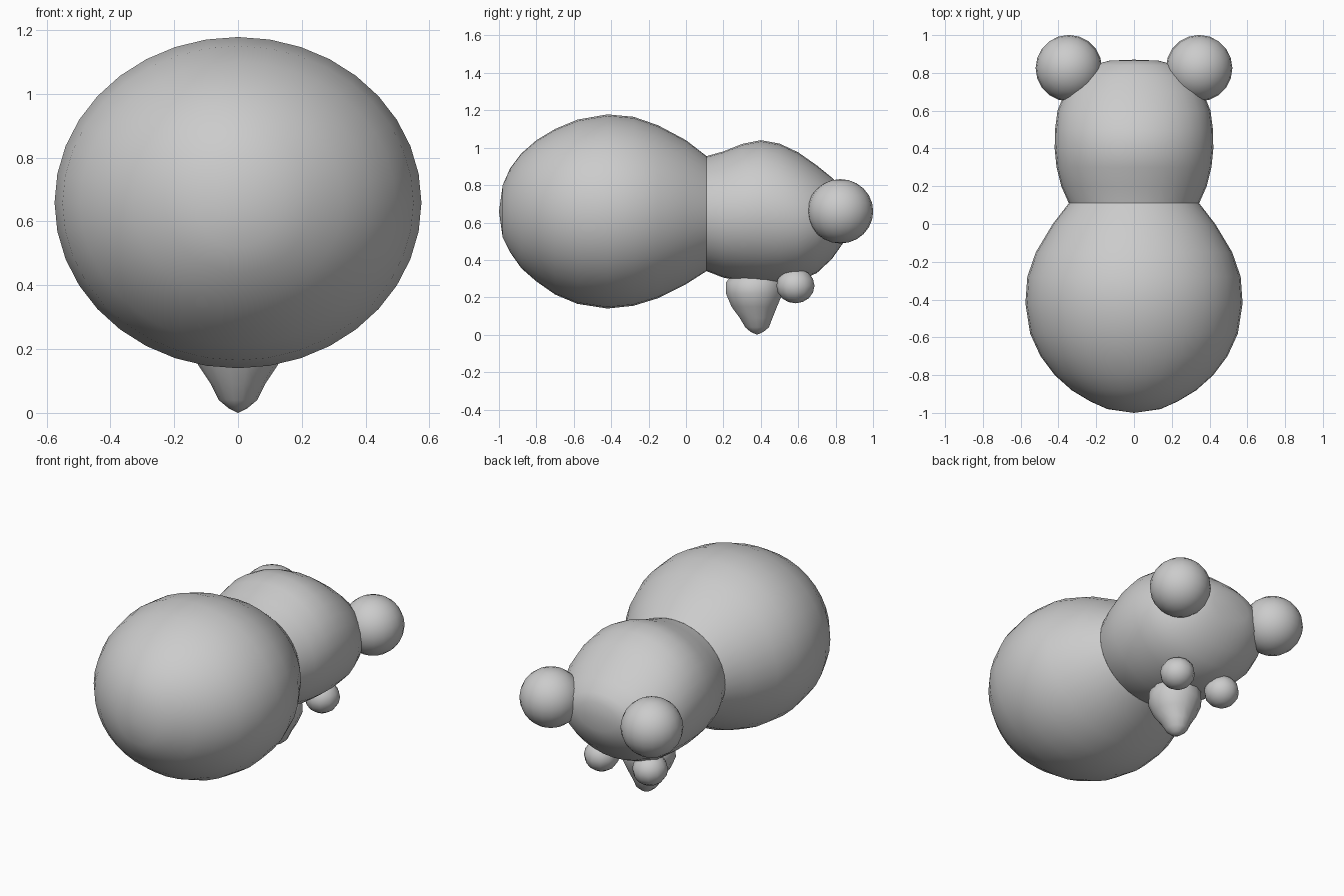
import bpy, bmesh, math

if "Cube" in bpy.data.objects:
    bpy.data.objects.remove(bpy.data.objects["Cube"])

grey = bpy.data.materials.new("plain grey")
grey.diffuse_color = (0.6, 0.6, 0.6, 1)
grey.use_nodes = True
grey.node_tree.nodes["Principled BSDF"].inputs["Base Color"].default_value = grey.diffuse_color


def finish(name, bm, angle=50):
    bmesh.ops.recalc_face_normals(bm, faces=bm.faces)
    mesh = bpy.data.meshes.new(name)
    bm.to_mesh(mesh)
    bm.free()
    mesh.materials.append(grey)
    ob = bpy.data.objects.new(name, mesh)
    bpy.context.collection.objects.link(ob)
    bpy.ops.object.select_all(action='DESELECT')
    ob.select_set(True)
    bpy.context.view_layer.objects.active = ob
    bpy.ops.object.shade_smooth_by_angle(angle=math.radians(angle))
    return ob


def loft(name, sections, n=32, tip_first=None, tip_last=None):
    """Skin ellipses given as (y, half width, bottom z, top z)."""
    bm = bmesh.new()
    rings = []
    for y, rx, lo, hi in sections:
        zc, rz = (lo + hi) / 2, (hi - lo) / 2
        rings.append([bm.verts.new((rx * math.cos(2 * math.pi * i / n), y,
                                    zc + rz * math.sin(2 * math.pi * i / n)))
                      for i in range(n)])
    for a, b in zip(rings, rings[1:]):
        for i in range(n):
            j = (i + 1) % n
            bm.faces.new((a[i], a[j], b[j], b[i]))
    for tip, ring in ((tip_first, rings[0]), (tip_last, rings[-1])):
        if tip:
            v = bm.verts.new(tip)
            for i in range(n):
                bm.faces.new((ring[i], ring[(i + 1) % n], v))
    return finish(name, bm)


def ball(name, centre, radii, u=16, v=10):
    bm = bmesh.new()
    bmesh.ops.create_uvsphere(bm, u_segments=u, v_segments=v, radius=1)
    bmesh.ops.scale(bm, vec=radii, verts=bm.verts)
    bmesh.ops.translate(bm, vec=centre, verts=bm.verts)
    return finish(name, bm)


# Large round body, open where it meets the neck
loft("body", [(-0.98, 0.14, 0.52, 0.80), (-0.94, 0.23, 0.44, 0.89),
              (-0.88, 0.33, 0.355, 0.97), (-0.80, 0.42, 0.285, 1.04),
              (-0.70, 0.495, 0.215, 1.10), (-0.58, 0.55, 0.165, 1.15),
              (-0.42, 0.575, 0.14, 1.178), (-0.28, 0.565, 0.155, 1.165),
              (-0.15, 0.52, 0.195, 1.12), (0.0, 0.43, 0.27, 1.04),
              (0.11, 0.345, 0.34, 0.955)], 36, tip_first=(0, -1.0, 0.66))

# Head, blunt at the far end
loft("head", [(0.11, 0.345, 0.34, 0.955), (0.20, 0.385, 0.305, 0.98),
              (0.30, 0.41, 0.285, 1.02), (0.40, 0.42, 0.275, 1.04),
              (0.50, 0.418, 0.275, 1.022), (0.60, 0.405, 0.285, 0.975),
              (0.70, 0.365, 0.33, 0.905), (0.78, 0.30, 0.405, 0.84),
              (0.84, 0.22, 0.49, 0.78), (0.865, 0.13, 0.56, 0.73)],
     32, tip_last=(0, 0.87, 0.65))

# Paired ears and eyes
for side, s in (("left", -1), ("right", 1)):
    ball(side + "_ear", (s * 0.345, 0.825, 0.66), (0.176, 0.176, 0.172), 20, 12)
    ball(side + "_eye", (s * 0.165, 0.585, 0.262), (0.1, 0.102, 0.094), 12, 8)

# Tapered snout hanging under the head: (z, half width, half depth, centre y)
bm = bmesh.new()
rings = []
for z, rx, ry, yc in [(0.34, 0.11, 0.11, 0.37), (0.28, 0.15, 0.155, 0.365),
                      (0.22, 0.155, 0.155, 0.365), (0.15, 0.125, 0.125, 0.365),
                      (0.09, 0.085, 0.09, 0.375), (0.04, 0.06, 0.065, 0.38),
                      (0.015, 0.03, 0.035, 0.38)]:
    rings.append([bm.verts.new((rx * math.cos(k * math.pi / 7),
                                yc + ry * math.sin(k * math.pi / 7), z))
                  for k in range(14)])
for a, b in zip(rings, rings[1:]):
    for i in range(14):
        j = (i + 1) % 14
        bm.faces.new((a[i], a[j], b[j], b[i]))
tip = bm.verts.new((0, 0.38, 0))
for i in range(14):
    bm.faces.new((rings[-1][i], rings[-1][(i + 1) % 14], tip))
finish("snout", bm)
